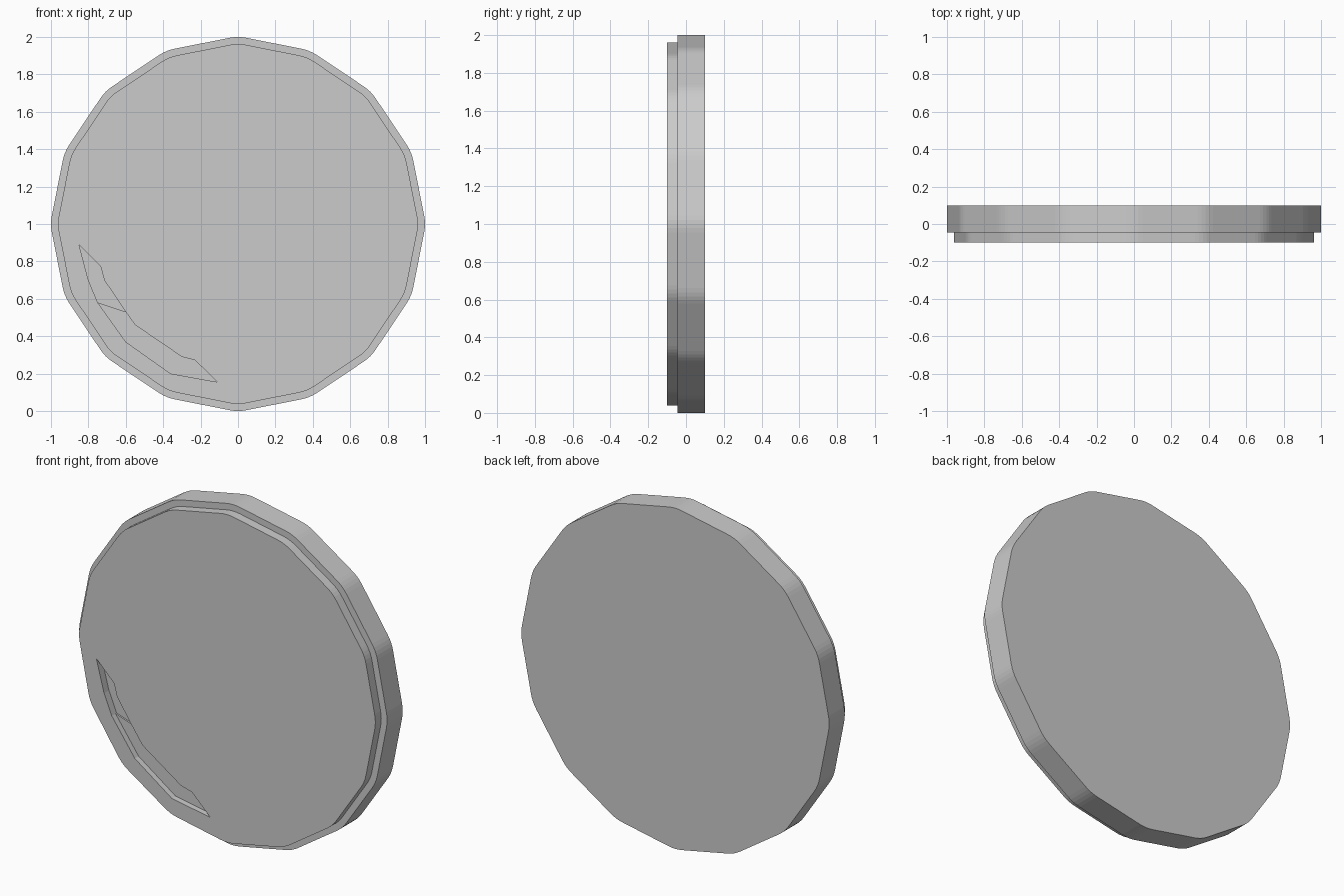
import bpy, bmesh, math
from mathutils import Vector

if "Cube" in bpy.data.objects:
    bpy.data.objects.remove(bpy.data.objects["Cube"])


def prism(name, outline, y0, y1):
    """Extrude an (x, z) outline from y0 back to y1."""
    bm = bmesh.new()
    face = bm.faces.new([bm.verts.new((x, y0, z)) for x, z in outline])
    ext = bmesh.ops.extrude_face_region(bm, geom=[face], use_keep_orig=True)
    for v in ext["geom"]:
        if isinstance(v, bmesh.types.BMVert):
            v.co.y = y1
    bmesh.ops.recalc_face_normals(bm, faces=bm.faces[:])
    me = bpy.data.meshes.new(name)
    bm.to_mesh(me)
    bm.free()
    ob = bpy.data.objects.new(name, me)
    bpy.context.collection.objects.link(ob)
    return ob


def rounded_polygon(radius, sides=16, cut=0.045, steps=4):
    """Regular polygon standing on a corner, each corner softened."""
    corner = [Vector((math.cos(math.tau * i / sides), math.sin(math.tau * i / sides))) * radius
              for i in range(sides)]
    pts = []
    for i, c in enumerate(corner):
        a = c + (corner[i - 1] - c).normalized() * cut
        b = c + (corner[(i + 1) % sides] - c).normalized() * cut
        for k in range(steps + 1):
            t = k / steps
            p = a * (1 - t) ** 2 + c * 2 * t * (1 - t) + b * t * t
            pts.append((p.x, p.y + 1))
    top = max(z for x, z in pts) - 1
    return [(x * radius / top, 1 + (z - 1) * radius / top) for x, z in pts]


# main disc and the smaller raised front disc
prism("disc_body", rounded_polygon(1.0), -0.045, 0.1)
front = prism("disc_front", rounded_polygon(0.962), -0.1, -0.045)

# crescent finger notch in the front, upper and lower stretch
upper = [(-0.85, 0.89), (-0.735, 0.775), (-0.715, 0.70), (-0.60, 0.53),
         (-0.75, 0.58), (-0.80, 0.70)]
lower = [(-0.75, 0.58), (-0.60, 0.53), (-0.55, 0.46), (-0.30, 0.29), (-0.23, 0.272),
         (-0.11, 0.155), (-0.36, 0.20), (-0.60, 0.37)]
for name, outline, depth in (("notch_upper_cutter", upper, 0.045), ("notch_lower_cutter", lower, 0.035)):
    cutter = prism(name, outline, -0.15, -0.1 + depth)
    cutter.hide_render = True
    cutter.hide_set(True)
    mod = front.modifiers.new(name, "BOOLEAN")
    mod.operation = "DIFFERENCE"
    mod.solver = "EXACT"
    mod.object = cutter
